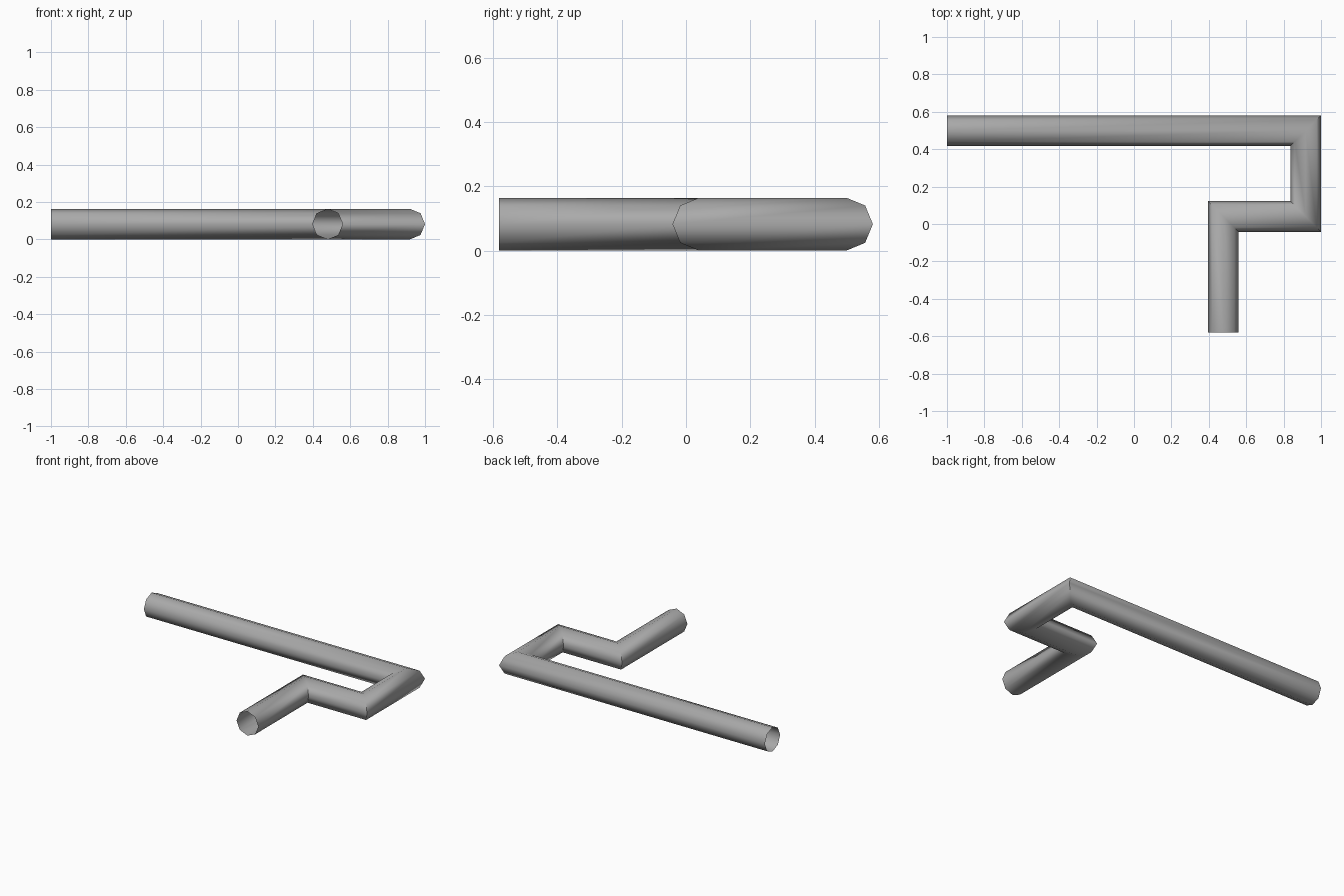
import bpy, bmesh, math
from mathutils import Vector

cube = bpy.data.objects.get("Cube")
if cube:
    bpy.data.objects.remove(cube, do_unlink=True)

RADIUS = 0.082
SIDES = 8

# Grey metal
grey = bpy.data.materials.new("grey_metal")
grey.use_nodes = True
grey.diffuse_color = (0.4, 0.4, 0.4, 1)
grey.node_tree.nodes["Principled BSDF"].inputs["Base Color"].default_value = grey.diffuse_color

# Centre line of the pipe, back run to front outlet
path = [Vector((x, y, RADIUS)) for x, y in
        [(-1, 0.499), (0.918, 0.499), (0.918, 0.04), (0.478, 0.04), (0.478, -0.581)]]


def mitred_pipe(name, points):
    """Open-ended tube whose rings sit on the mitre plane of every corner."""
    bm = bmesh.new()
    rings = []
    for i, p in enumerate(points):
        before = (p - points[i - 1]).normalized() if i else None
        after = (points[i + 1] - p).normalized() if i < len(points) - 1 else None
        before, after = before or after, after or before
        normal_in = before.cross(Vector((0, 0, 1)))
        normal_out = after.cross(Vector((0, 0, 1)))
        side = (normal_in + normal_out) / (1 + normal_in.dot(normal_out))
        ring = []
        for k in range(SIDES):
            a = math.tau * k / SIDES
            offset = side * math.cos(a) + Vector((0, 0, math.sin(a)))
            ring.append(bm.verts.new(p + offset * RADIUS))
        rings.append(ring)
    for r0, r1 in zip(rings, rings[1:]):
        for k in range(SIDES):
            j = (k + 1) % SIDES
            bm.faces.new((r0[k], r0[j], r1[j], r1[k]))
    bmesh.ops.recalc_face_normals(bm, faces=bm.faces)
    mesh = bpy.data.meshes.new(name)
    bm.to_mesh(mesh)
    bm.free()
    mesh.materials.append(grey)
    obj = bpy.data.objects.new(name, mesh)
    bpy.context.collection.objects.link(obj)
    return obj


# Bent pipe, smooth around its girth with creased elbows
pipe = mitred_pipe("bent_pipe", path)
bpy.ops.object.select_all(action='DESELECT')
pipe.select_set(True)
bpy.context.view_layer.objects.active = pipe
bpy.ops.object.shade_smooth_by_angle(angle=math.radians(60))
